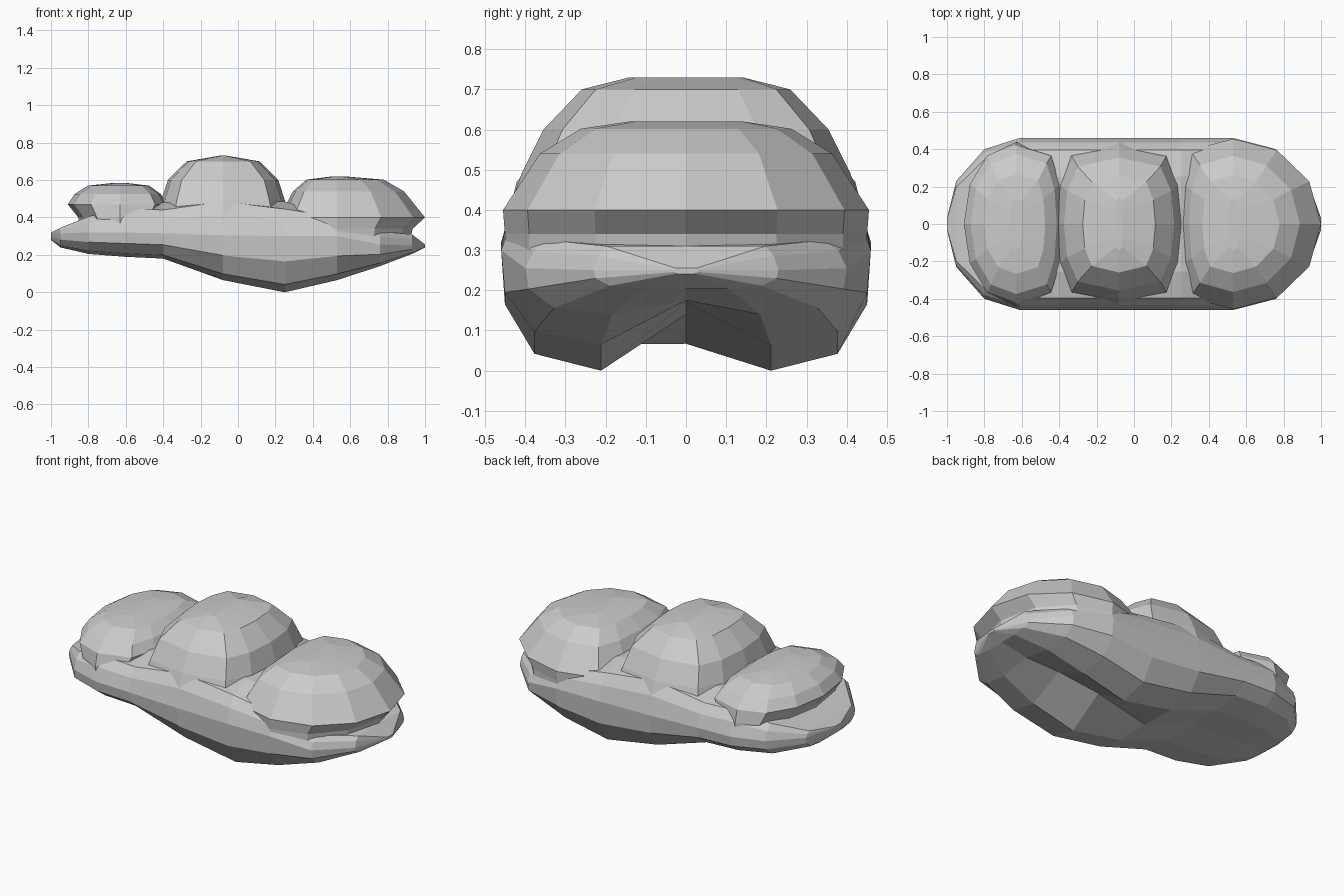
import bpy, bmesh, math

if "Cube" in bpy.data.objects:
    bpy.data.objects.remove(bpy.data.objects["Cube"])


def loft(name, rings):
    """Skin equal-sized closed rings and cap both ends."""
    bm = bmesh.new()
    rows = [[bm.verts.new(p) for p in ring] for ring in rings]
    n = len(rows[0])
    for a, b in zip(rows, rows[1:]):
        for i in range(n):
            j = (i + 1) % n
            bm.faces.new((a[i], a[j], b[j], b[i]))
    bm.faces.new(rows[0][::-1])
    bm.faces.new(rows[-1])
    bmesh.ops.triangulate(bm, faces=[f for f in bm.faces if len(f.verts) > 4])
    bmesh.ops.recalc_face_normals(bm, faces=bm.faces)
    me = bpy.data.meshes.new(name)
    bm.to_mesh(me)
    bm.free()
    ob = bpy.data.objects.new(name, me)
    bpy.context.collection.objects.link(ob)
    return ob


def dome(name, cx, left, right, ry, full_left, full_right, levels):
    """Twelve-sided lobe from (x scale, y scale, height) levels; full < 1 squares a side in plan."""
    rings = []
    for sx, sy, z in levels:
        ring = []
        for i in range(12):
            a = math.tau * i / 12
            c = math.cos(a)
            if i % 6 == 3:
                c = 0
            dx = right * abs(c) ** full_right if c > 0 else -left * abs(c) ** full_left
            ring.append((cx + sx * dx, sy * ry * math.sin(a), z))
        rings.append(ring)
    return loft(name, rings)


def section(x, w, zb, zc, zr, zt, crown=0):
    """Mirrored body section: half width, lobe bottom, middle bottom, rim, top, crown."""
    h = zr - zb
    half = [(.46 * w, zb), (.82 * w, zb + .14 * h), (.98 * w, zb + .55 * h),
            (w, zr), (.95 * w, zr + .6 * (zt - zr)), (.86 * w, zt), (.55 * w, zt + crown)]
    right = [(x, y, z) for y, z in half]
    left = [(x, -y, z) for y, z in reversed(half)]
    return [(x, 0, zc)] + right + [(x, 0, zt + crown)] + left


# lower body with hollow underside
body = loft("cloud_body", [section(*s) for s in (
    (-1.0, .03, .28, .28, .315, .32),
    (-.95, .23, .24, .24, .315, .345),
    (-.80, .40, .205, .21, .32, .405),
    (-.61, .46, .19, .20, .32, .45),
    (-.40, .46, .18, .19, .315, .44, .04),
    (-.08, .46, .065, .067, .305, .485, .01),
    (.25, .46, 0, .14, .30, .445, .04),
    (.53, .46, .065, .17, .30, .40),
    (.76, .40, .14, .175, .255, .325),
    (.93, .23, .205, .205, .25, .31),
    (1.0, .03, .24, .24, .25, .255))])

# three upper lobes
lobes = [
    dome("left_lobe", -.63, .28, .25, .43, .85, .42,
         ((.78, 1.02, .33), (.80, 1.02, .40), (1, .98, .47), (.87, .87, .525), (.62, .62, .57), (.12, .32, .585))),
    dome("middle_lobe", -.08, .36, .36, .455, .42, .42,
         ((1, 1, .32), (.98, .97, .40), (.92, .9, .49), (.82, .78, .60), (.54, .57, .70), (.06, .31, .73))),
    dome("right_lobe", .53, .31, .47, .46, .42, 1,
         ((.84, .98, .30), (.86, .98, .34), (1, .99, .40), (.76, .79, .54), (.53, .57, .602), (.08, .31, .62))),
]

# merge into a single shell
for lobe in lobes:
    m = body.modifiers.new(lobe.name, 'BOOLEAN')
    m.operation = 'UNION'
    m.solver = 'EXACT'
    m.object = lobe
    lobe.hide_render = True
    lobe.hide_set(True)
